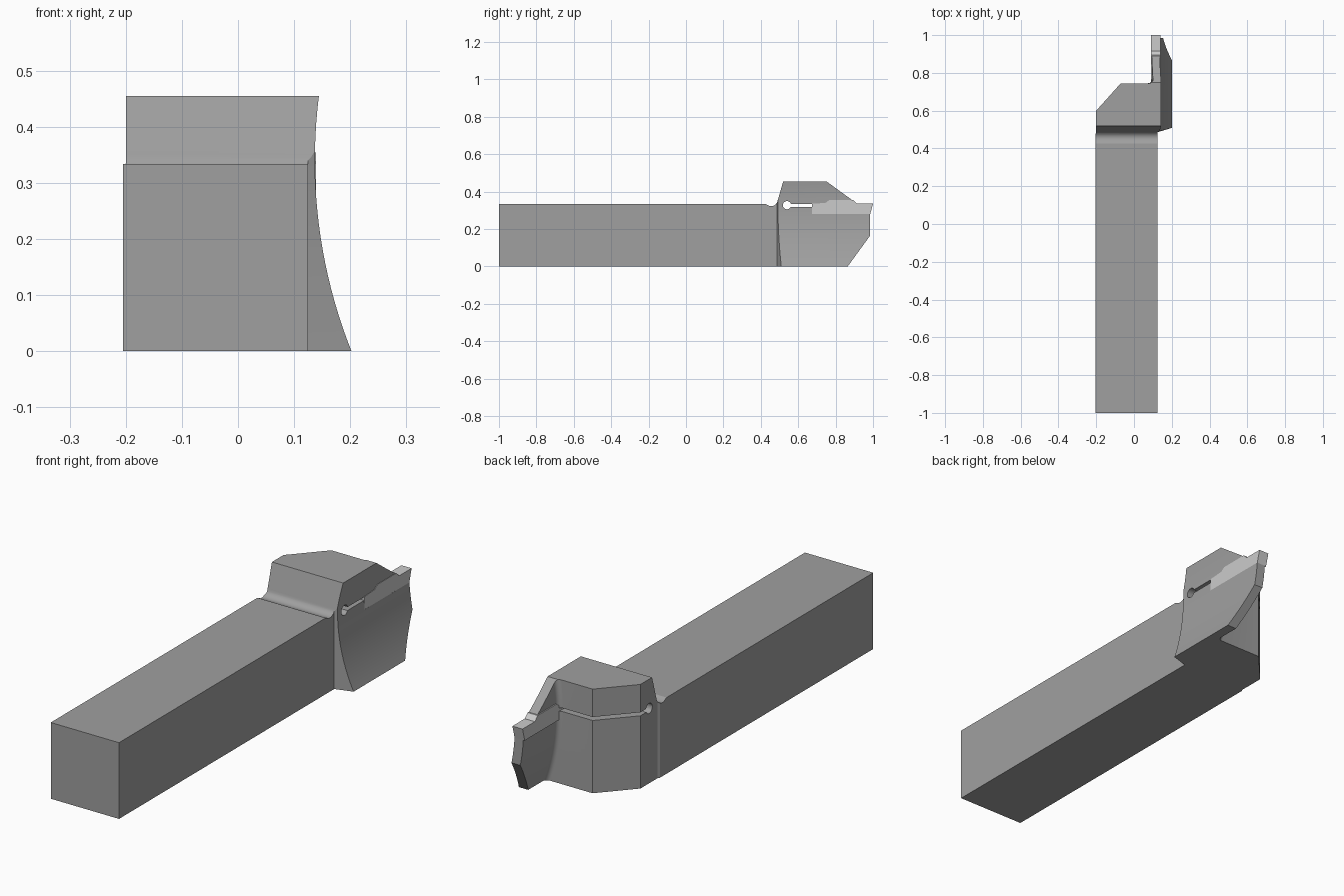
import bpy, bmesh, math

if "Cube" in bpy.data.objects:
    bpy.data.objects.remove(bpy.data.objects["Cube"])


def make_object(name, bm):
    bmesh.ops.recalc_face_normals(bm, faces=bm.faces)
    mesh = bpy.data.meshes.new(name)
    bm.to_mesh(mesh)
    bm.free()
    ob = bpy.data.objects.new(name, mesh)
    bpy.context.collection.objects.link(ob)
    return ob


def loft(name, rings):
    """Closed solid through rings with equal point counts."""
    bm = bmesh.new()
    rows = [[bm.verts.new(p) for p in ring] for ring in rings]
    n = len(rows[0])
    for a, b in zip(rows, rows[1:]):
        for i in range(n):
            j = (i + 1) % n
            bm.faces.new((a[i], a[j], b[j], b[i]))
    bm.faces.new(rows[0])
    bm.faces.new(rows[-1])
    return make_object(name, bm)


def prism(name, profile, x0, x1):
    """Side profile (y, z) extruded along x."""
    return loft(name, [[(x, y, z) for y, z in profile] for x in (x0, x1)])


def cut(ob, cutter, operation):
    mod = ob.modifiers.new(operation.title(), 'BOOLEAN')
    mod.object, mod.operation, mod.solver = cutter, operation, 'EXACT'
    bpy.context.view_layer.objects.active = ob
    bpy.ops.object.modifier_apply(modifier=mod.name)
    bpy.data.objects.remove(cutter)


def arc(cy, cz, r, a0, a1, n):
    return [(cy + r * math.cos(math.radians(a0 + (a1 - a0) * i / n)),
             cz + r * math.sin(math.radians(a0 + (a1 - a0) * i / n)))
            for i in range(n + 1)]


def paint(ob, grey):
    mat = bpy.data.materials.new(ob.name + "_grey")
    mat.diffuse_color = (grey, grey, grey, 1)
    mat.use_nodes = True
    mat.node_tree.nodes["Principled BSDF"].inputs["Base Color"].default_value = mat.diffuse_color
    ob.data.materials.append(mat)


# Plan outline at one height; the blade faces follow an arc in x-z
def plan(z):
    R, thick, zc = 0.92, 0.042, 0.34
    dz = z - zc
    xr = 0.137 + R - math.sqrt(R * R - dz * dz)
    Rl = R + thick
    xl = 0.137 + R - math.sqrt(Rl * Rl - dz * dz)
    r = 0.022
    fillet = arc(xl - r, 0.745 + r, r, -90, 0, 6)
    pts = [(-0.205, -1), (-0.205, 0.474), (-0.2, 0.482), (-0.2, 0.6),
           (-0.07, 0.745), *fillet, (xl, 1.05), (xr, 1.05),
           (xr, 0.488 + (xr - 0.125) * 0.28), (0.125, 0.486), (0.125, -1)]
    return [(x, y, z) for x, y in pts]


# Shank, head and curved blade as one solid
holder = loft("holder", [plan(-0.05 + 0.55 * i / 24) for i in range(25)])

# Side silhouette, with the relief groove in front of the head
side = [(-1.1, 0), (0.865, 0), (0.985, 0.165), (0.985, 0.333), (0.918, 0.333),
        (0.75, 0.455), (0.52, 0.455),
        *arc(0.456, 0.356, 0.034, -10, -90, 8),
        (0.447, 0.323), (0.436, 0.328), (0.427, 0.333), (-1.1, 0.333)]
cut(holder, prism("silhouette", side, -0.5, 0.5), 'INTERSECT')

# Clamping slot and its round relief hole
slot = [(0.54, 0.318), (1.1, 0.318), (1.1, 0.333), (0.54, 0.333)]
cut(holder, prism("slot_cutter", slot, -0.5, 0.5), 'DIFFERENCE')
hole = arc(0.54, 0.327, 0.022, 0, 345, 23)
cut(holder, prism("hole_cutter", hole, -0.5, 0.5), 'DIFFERENCE')

# Seat for the insert
upper = [(0.915, 0.335), (0.895, 0.354), (0.765, 0.354), (0.745, 0.339), (0.675, 0.335)]
seat = [(0.675, 0.279), (1.1, 0.279), (1.1, 0.335)] + upper
cut(holder, prism("seat_cutter", seat, 0.088, 0.5), 'DIFFERENCE')

bpy.ops.object.select_all(action='DESELECT')
holder.select_set(True)
bpy.context.view_layer.objects.active = holder
bpy.ops.object.shade_smooth_by_angle(angle=math.radians(20))
paint(holder, 0.35)

# Cutting insert
insert = prism("cutting_insert",
               [(0.675, 0.279), (0.985, 0.279), (1.0, 0.335)] + upper, 0.09, 0.139)
paint(insert, 0.7)
